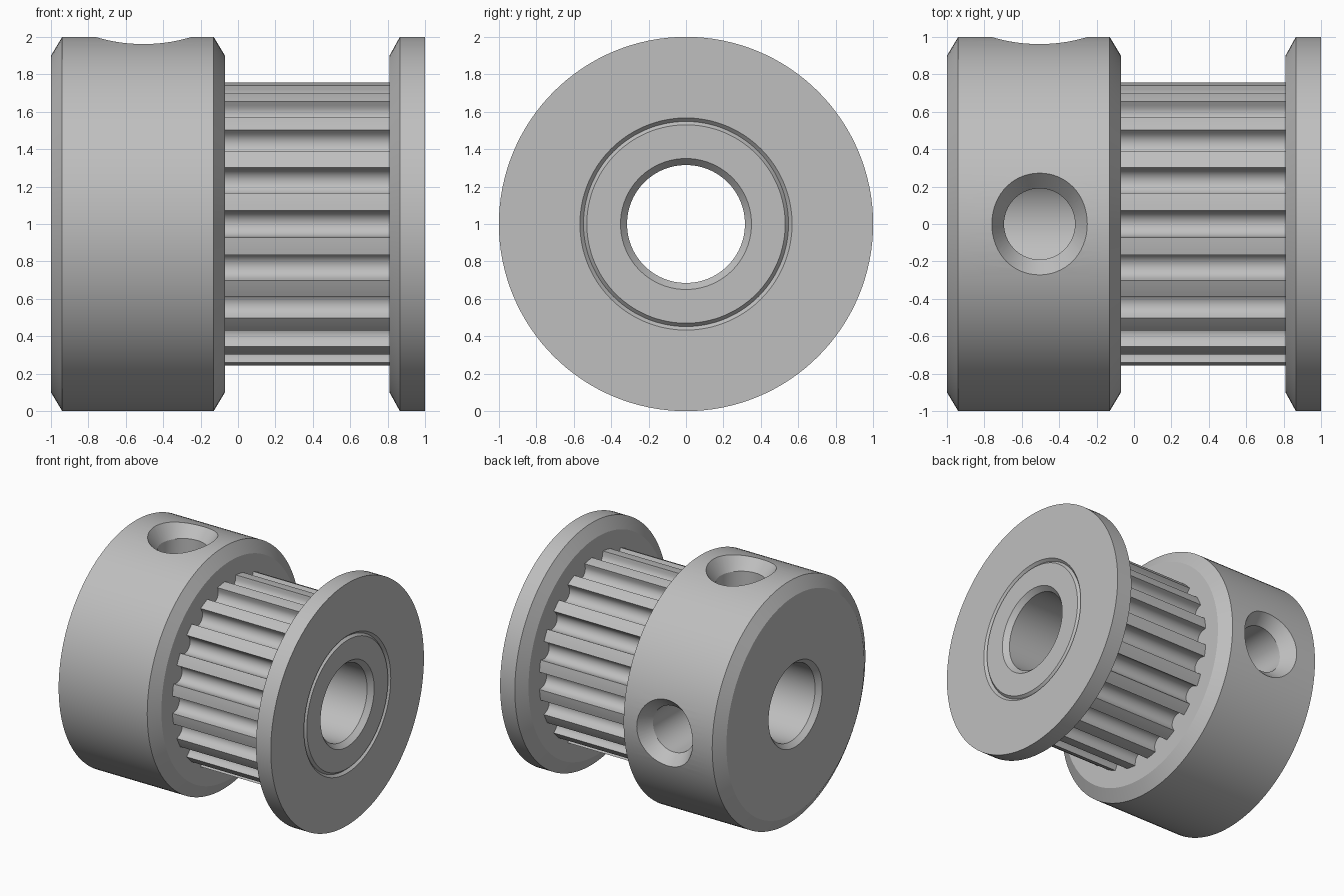
import bpy, bmesh
from math import sin, cos, pi, radians, hypot, atan2

if "Cube" in bpy.data.objects:
    bpy.data.objects.remove(bpy.data.objects["Cube"])

AXIS_Z = 1.0      # height of the shaft axis
BORE = 0.315
HUB_END, FLANGE_START = -0.07, 0.81
TEETH = 20
SEGMENTS = 128

metal = bpy.data.materials.new("grey metal")
metal.use_nodes = True
grey = (0.52, 0.52, 0.52, 1)
metal.diffuse_color = grey
metal.node_tree.nodes["Principled BSDF"].inputs["Base Color"].default_value = grey


def loft(name, rings, closed):
    """Skin a list of equal rings; either join last to first or cap the ends."""
    bm = bmesh.new()
    loops = [[bm.verts.new(p) for p in ring] for ring in rings]
    n = len(loops[0])
    pairs = list(zip(loops, loops[1:]))
    if closed:
        pairs.append((loops[-1], loops[0]))
    else:
        bm.faces.new(loops[0])
        bm.faces.new(loops[-1])
    for a, b in pairs:
        for i in range(n):
            j = (i + 1) % n
            bm.faces.new((a[i], a[j], b[j], b[i]))
    bmesh.ops.recalc_face_normals(bm, faces=bm.faces)
    mesh = bpy.data.meshes.new(name)
    bm.to_mesh(mesh)
    bm.free()
    mesh.materials.append(metal)
    obj = bpy.data.objects.new(name, mesh)
    obj.location.z = AXIS_Z
    bpy.context.collection.objects.link(obj)
    return obj


def activate(obj):
    bpy.ops.object.select_all(action='DESELECT')
    obj.select_set(True)
    bpy.context.view_layer.objects.active = obj


def circle(x, r):
    steps = [2 * pi * i / SEGMENTS for i in range(SEGMENTS)]
    return [(x, r * cos(a), r * sin(a)) for a in steps]


def revolve(name, profile):
    return loft(name, [circle(x, r) for x, r in profile], True)


# Hub with chamfered rims and a chamfered bore
hub = revolve("hub", [
    (-1, 0.35), (-1, 0.9), (-0.94, 1), (-0.13, 1),
    (HUB_END, 0.9), (HUB_END, BORE), (-0.96, BORE)])

# End flange with a fine V groove around the core
flange = revolve("flange", [
    (FLANGE_START, BORE), (FLANGE_START, 0.9), (0.865, 1), (1, 1),
    (1, 0.567), (0.98, 0.548), (1, 0.53), (1, 0.35), (0.96, BORE)])

# Toothed core: round-bottomed grooves between narrow lands
outline = []
for t in range(TEETH):
    turn = 2 * pi * t / TEETH
    local = []
    for k in range(13):
        a = -pi / 2 + pi * k / 12
        local.append((0.735 - 0.069 * cos(a), 0.069 * sin(a)))
    for deg in (5.4, 7.2, 9, 10.8, 12.6):
        local.append((0.76 * cos(radians(deg)), 0.76 * sin(radians(deg))))
    for u, v in local:
        outline.append((u * cos(turn) - v * sin(turn), u * sin(turn) + v * cos(turn)))
inner = [(BORE * y / hypot(y, z), BORE * z / hypot(y, z)) for y, z in outline]
core = loft("toothed_core", [
    [(x, y, z) for y, z in ring]
    for x, ring in ((HUB_END, inner), (HUB_END, outline),
                    (FLANGE_START, outline), (FLANGE_START, inner))], True)


# Two countersunk set screw holes, one upward and one to the back
def screw_cutter(name, to_back):
    rings = []
    for h, rx, ry in ((0.2, 0.19, 0.19), (0.88, 0.19, 0.19), (1.06, 0.288, 0.37)):
        ring = []
        for i in range(64):
            a = 2 * pi * i / 64
            x, y = -0.505 + rx * cos(a), ry * sin(a)
            ring.append((x, h, -y) if to_back else (x, y, h))
        rings.append(ring)
    return loft(name, rings, False)


for side in ("top", "back"):
    cutter = screw_cutter(side + "_screw_cutter", side == "back")
    cutter.hide_render = True
    cut = hub.modifiers.new(side + "_screw_hole", 'BOOLEAN')
    cut.operation = 'DIFFERENCE'
    cut.solver = 'EXACT'
    cut.object = cutter
    activate(hub)
    bpy.ops.object.modifier_apply(modifier=cut.name)
    bpy.data.objects.remove(cutter)

for obj in (hub, flange, core):
    activate(obj)
    bpy.ops.object.shade_smooth_by_angle(angle=radians(20))
